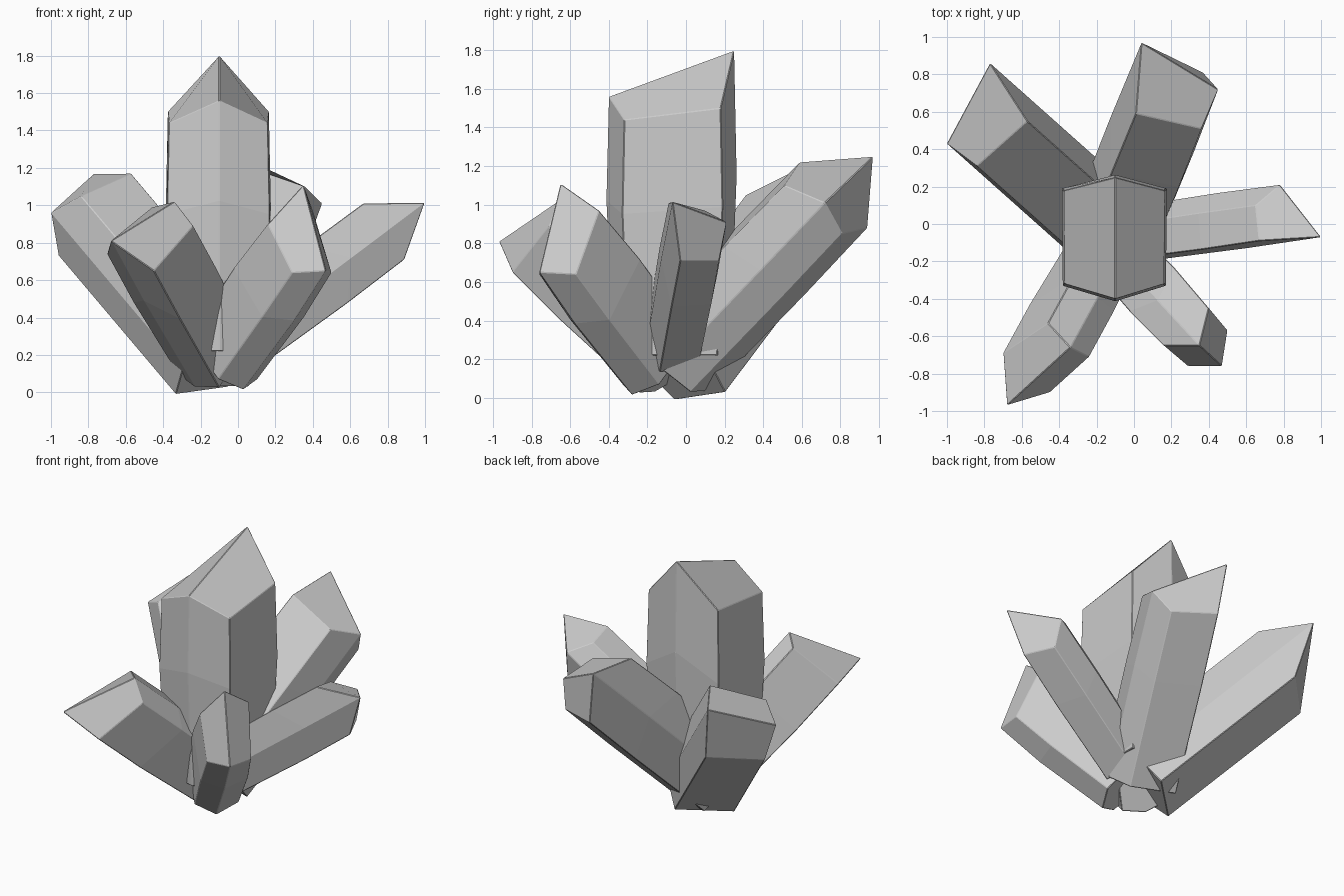
import bpy, bmesh
from mathutils import Vector

if "Cube" in bpy.data.objects:
    bpy.data.objects.remove(bpy.data.objects["Cube"])

# Each crystal: growth axis, base distance along the axis, swelling of the middle and
# of the base, and the six roof corners (ridge tip first, low ridge end fourth).
CRYSTALS = {
    "centre_crystal": ((0, 0, 1), 0.22, 1.04, 0.93, [
        (-.10, .25, 1.80), (.165, .18, 1.50), (.16, -.32, 1.44),
        (-.10, -.40, 1.56), (-.37, -.32, 1.44), (-.375, .18, 1.50)]),
    "right_crystal": ((.78, .11, .585), 0.15, 1.02, 0.97, [
        (1.0, -.07, 1.015), (.67, -.09, 1.01), (.65, .10, .97),
        (.78, .21, .91), (.80, .17, .71), (.89, -.03, .71)]),
    "back_crystal": ((.27, .67, .70), 0.05, 1.02, 1.0, [
        (.04, .97, 1.25), (.01, .59, 1.22), (.36, .51, 1.10),
        (.45, .72, 1.01), (.37, .81, .85), (.09, .94, .88)]),
    "back_left_crystal": ((-.55, .49, .65), 0.15, 1.0, 1.0, [
        (-.77, .86, 1.17), (-.57, .55, 1.17), (-.84, .31, 1.05),
        (-1.0, .43, .96), (-.96, .50, .73), (-.69, .77, .78)]),
    "front_left_crystal": ((-.36, -.66, .66), 0.21, 1.0, 0.9, [
        (-.68, -.97, .81), (-.45, -.90, .65), (-.24, -.71, .89),
        (-.34, -.66, 1.02), (-.46, -.53, .99), (-.70, -.69, .74)]),
    "front_right_crystal": ((.46, -.50, .66), 0.17, 1.07, 1.0, [
        (.35, -.65, 1.11), (.16, -.65, .90), (.29, -.76, .64),
        (.47, -.76, .65), (.50, -.57, .64), (.40, -.45, .97)]),
}


def build_crystal(name, axis, base, mid_scale, base_scale, roof):
    d = Vector(axis).normalized()
    roof = [Vector(p) for p in roof]
    # corners slid down the axis onto the flat base, and their centre
    feet = [p - d * (p.dot(d) - base) for p in roof]
    centre = sum(feet, Vector()) / 6
    low = [centre + (f - centre) * base_scale for f in feet]
    mid = [centre + (f - centre) * mid_scale + d * (p.dot(d) - base) * 0.6
           for f, p in zip(feet, roof)]
    bm = bmesh.new()
    rings = [[bm.verts.new(p) for p in ring] for ring in (low, mid, roof)]
    bm.faces.new(rings[0])
    for a, b in zip(rings, rings[1:]):
        for i in range(6):
            j = (i + 1) % 6
            bm.faces.new((a[i], a[j], b[j], b[i]))
    # two roof facets meeting at the ridge
    top = rings[2]
    bm.faces.new(top[0:4])
    bm.faces.new((top[0], top[3], top[4], top[5]))
    bmesh.ops.recalc_face_normals(bm, faces=bm.faces)
    mesh = bpy.data.meshes.new(name)
    bm.to_mesh(mesh)
    bm.free()
    obj = bpy.data.objects.new(name, mesh)
    bpy.context.collection.objects.link(obj)
    # thin softened edges
    bevel = obj.modifiers.new("edge_bevel", 'BEVEL')
    bevel.width = 0.004
    bevel.segments = 1


for name, spec in CRYSTALS.items():
    build_crystal(name, *spec)
